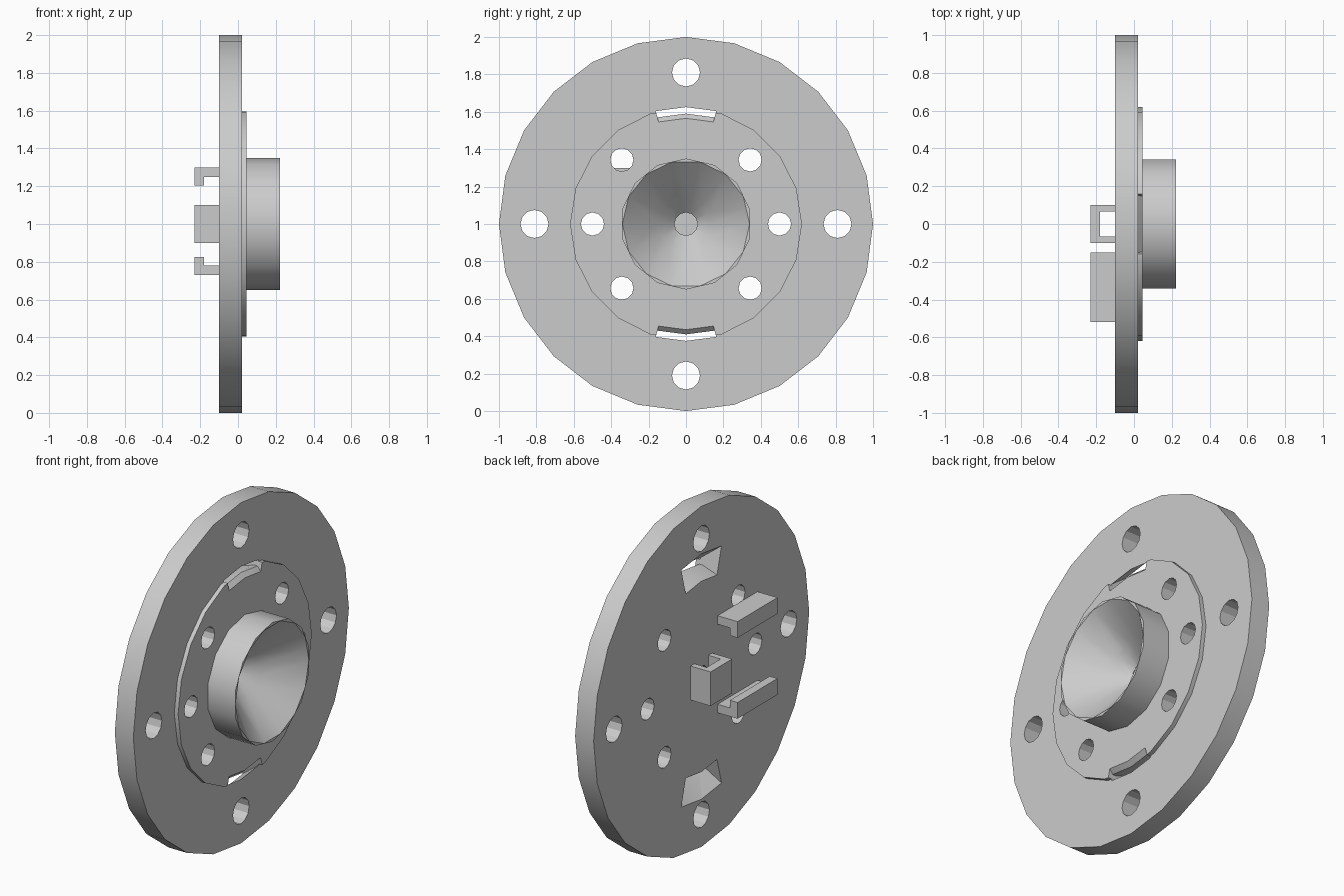
import bpy, bmesh
from math import sin, cos, pi, radians

cube = bpy.data.objects.get("Cube")
if cube:
    bpy.data.objects.remove(cube, do_unlink=True)

grey = bpy.data.materials.new("plain_grey")
grey.use_nodes = True
grey.diffuse_color = (0.6, 0.6, 0.6, 1)
grey.node_tree.nodes["Principled BSDF"].inputs["Base Color"].default_value = (0.6, 0.6, 0.6, 1)


def loft(name, rings, closed=False):
    """Skin a row of equal point loops and cap the ends."""
    bm = bmesh.new()
    loops = [[bm.verts.new(p) for p in ring] for ring in rings]
    n = len(loops[0])
    for a, b in zip(loops, loops[1:]):
        for i in range(n):
            j = (i + 1) % n
            bm.faces.new((a[i], a[j], b[j], b[i]))
    bm.faces.new(loops[0])
    bm.faces.new(loops[-1])
    bmesh.ops.recalc_face_normals(bm, faces=bm.faces)
    mesh = bpy.data.meshes.new(name)
    bm.to_mesh(mesh)
    bm.free()
    mesh.materials.append(grey)
    obj = bpy.data.objects.new(name, mesh)
    bpy.context.collection.objects.link(obj)
    return obj


def turned(name, profile, sides, phase=0.0, y=0.0, z=1.0):
    """Faceted round solid along x from (x, radius) pairs."""
    angles = [phase + 2 * pi * i / sides for i in range(sides)]
    return loft(name, [[(x, y + r * sin(a), z + r * cos(a)) for a in angles]
                       for x, r in profile])


def select_only(obj):
    bpy.ops.object.select_all(action='DESELECT')
    obj.select_set(True)
    bpy.context.view_layer.objects.active = obj


def cut(obj, cutters):
    select_only(obj)
    for cutter in cutters:
        mod = obj.modifiers.new("cut", 'BOOLEAN')
        mod.operation = 'DIFFERENCE'
        mod.solver = 'EXACT'
        mod.object = cutter
        bpy.ops.object.modifier_apply(modifier=mod.name)
    bpy.ops.object.shade_smooth_by_angle(angle=radians(28))


# Round body: disc, raised ring and collar
disc = turned("mounting_disc", [(-0.1, 1), (0.02, 1)], 24)
ring = turned("raised_ring", [(0.02, 0.62), (0.045, 0.62)], 20)
collar = turned("collar", [(0.045, 0.35), (0.222, 0.35)], 14)

# Cutters for bolt holes
outer_holes = []
inner_holes = []
for i in range(4):
    a = i * pi / 2
    outer_holes.append(turned("outer_hole_cutter", [(-0.2, 0.075), (0.2, 0.075)], 12,
                              y=0.81 * sin(a), z=1 + 0.81 * cos(a)))
for degrees in (45, 90, 135, 225, 270, 315):
    a = radians(degrees)
    r = 0.5 if degrees % 90 == 0 else 0.485
    inner_holes.append(turned("inner_hole_cutter", [(-0.2, 0.062), (0.2, 0.062)], 12,
                              y=r * sin(a), z=1 + r * cos(a)))

# Cutters for the cone and its centre hole
cone = turned("cone_cutter", [(-0.04, 0.06), (0.222, 0.34), (0.232, 0.351)], 14, pi / 2)
centre = turned("centre_hole_cutter", [(-0.15, 0.062), (0.1, 0.062)], 12)

# Cutters for the two tapered slots
slot_profile = [(0.06, 0.565), (0.045, 0.565), (0.02, 0.59), (0, 0.59), (-0.1, 0.56),
                (-0.12, 0.56), (-0.12, 0.736), (0.02, 0.625), (0.06, 0.625)]
slots = [loft("slot_cutter", [[(x, r * sin(a), 1 + side * r * cos(a)) for x, r in slot_profile]
                              for a in (radians(-15), 0, radians(15))])
         for side in (1, -1)]

cut(disc, outer_holes + inner_holes + slots + [cone, centre])
cut(ring, inner_holes + slots + [cone])
cut(collar, [cone])
for cutter in outer_holes + inner_holes + slots + [cone, centre]:
    bpy.data.objects.remove(cutter, do_unlink=True)

# Hooked rails on the rear, mirrored above and below the middle
hook = [(-0.1, 0.3), (-0.23, 0.3), (-0.23, 0.205), (-0.18, 0.205), (-0.18, 0.25), (-0.1, 0.25)]
for name, side in (("upper_rail", 1), ("lower_rail", -1)):
    loft(name, [[(x, y, 1 + side * h - 0.0) for x, h in hook] for y in (-0.52, -0.15)]) \
        if side == 1 else \
        loft(name, [[(x, y, 1 + side * (h - 0.03)) for x, h in hook] for y in (-0.52, -0.15)])

# Channel bracket behind the centre hole
half = [(-0.1, 0.065), (-0.1, 0.1), (-0.23, 0.1)]
channel = half + [(x, -y) for x, y in reversed(half)] + [(-0.18, -0.065), (-0.18, 0.065)]
loft("rear_bracket", [[(x, y, z) for x, y in channel] for z in (0.9, 1.1)])
